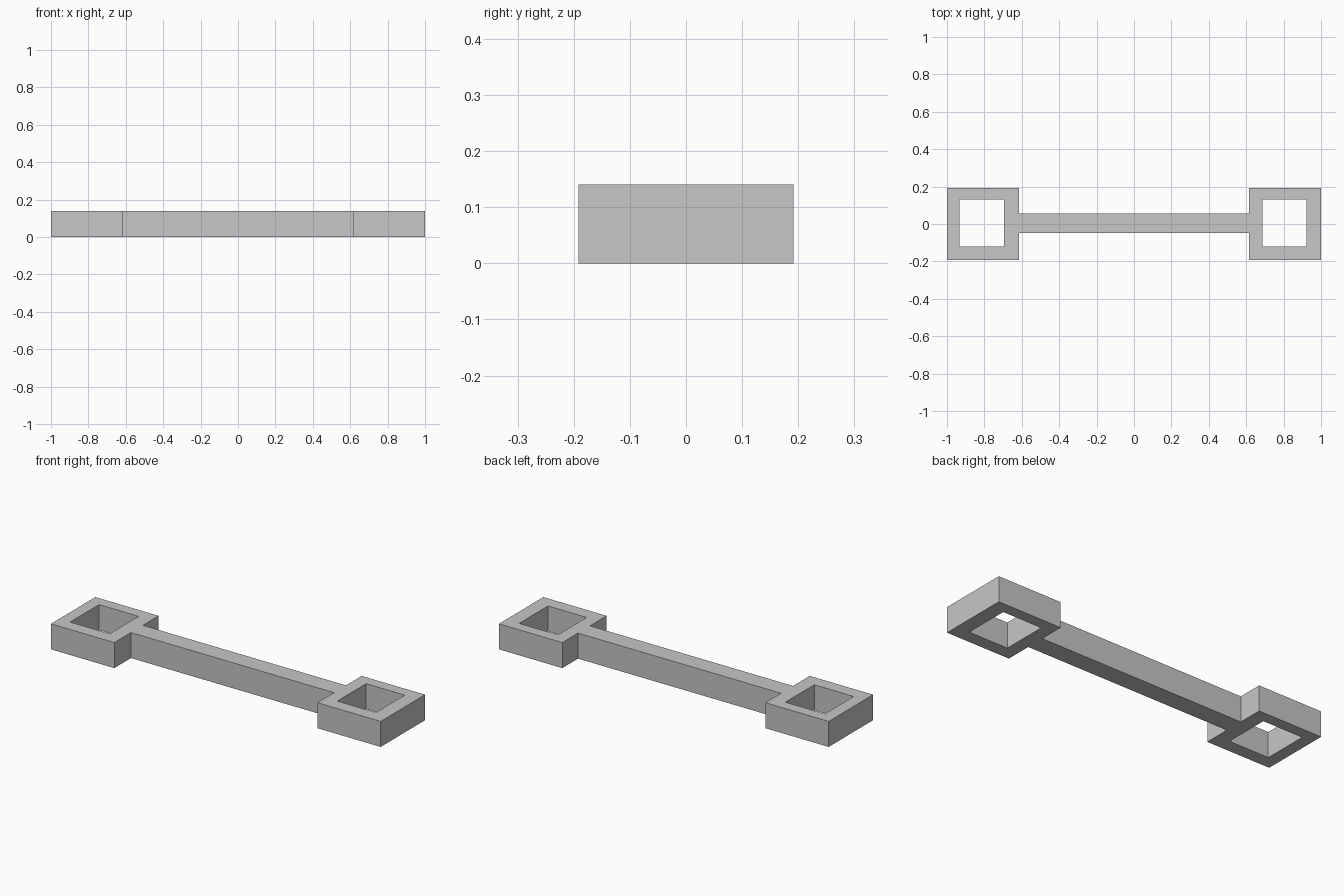
import bpy
import bmesh

if "Cube" in bpy.data.objects:
    bpy.data.objects.remove(bpy.data.objects["Cube"], do_unlink=True)

HEIGHT = 0.14
HALF_DEPTH = 0.192
INNER_X = 0.616

grey = bpy.data.materials.new("plain grey")
grey.use_nodes = True
colour = (0.57, 0.57, 0.57, 1)
grey.diffuse_color = colour
grey.node_tree.nodes["Principled BSDF"].inputs["Base Color"].default_value = colour


def rectangle(bm, x0, x1, y0, y1, z):
    return [bm.verts.new((x, y, z)) for x, y in ((x0, y0), (x1, y0), (x1, y1), (x0, y1))]


def bridge(bm, first, second):
    """Join two rectangles with a ring of four quads."""
    for i in range(4):
        j = (i + 1) % 4
        bm.faces.new((first[i], first[j], second[j], second[i]))


def finish(bm, name):
    bmesh.ops.recalc_face_normals(bm, faces=bm.faces)
    mesh = bpy.data.meshes.new(name)
    bm.to_mesh(mesh)
    bm.free()
    mesh.materials.append(grey)
    obj = bpy.data.objects.new(name, mesh)
    bpy.context.collection.objects.link(obj)


def socket(name, outer, hole):
    """Square frame with a hole right through it."""
    bm = bmesh.new()
    rings = [rectangle(bm, *outer, 0), rectangle(bm, *outer, HEIGHT),
             rectangle(bm, *hole, HEIGHT), rectangle(bm, *hole, 0)]
    for i in range(4):
        bridge(bm, rings[i], rings[(i + 1) % 4])
    finish(bm, name)


# Square frames at both ends
socket("right_frame", (-1, -INNER_X, -HALF_DEPTH, HALF_DEPTH), (-0.934, -0.694, -0.12, 0.13))
socket("left_frame", (INNER_X, 1, -HALF_DEPTH, HALF_DEPTH), (0.686, 0.921, -0.12, 0.13))

# Connecting bar, open where it meets the frames
bm = bmesh.new()
bar = (-INNER_X, INNER_X, -0.048, 0.056)
low, high = rectangle(bm, *bar, 0), rectangle(bm, *bar, HEIGHT)
bm.faces.new(low)
bm.faces.new(high)
for i in (0, 2):
    j = i + 1
    bm.faces.new((low[i], low[j], high[j], high[i]))
finish(bm, "connecting_bar")
